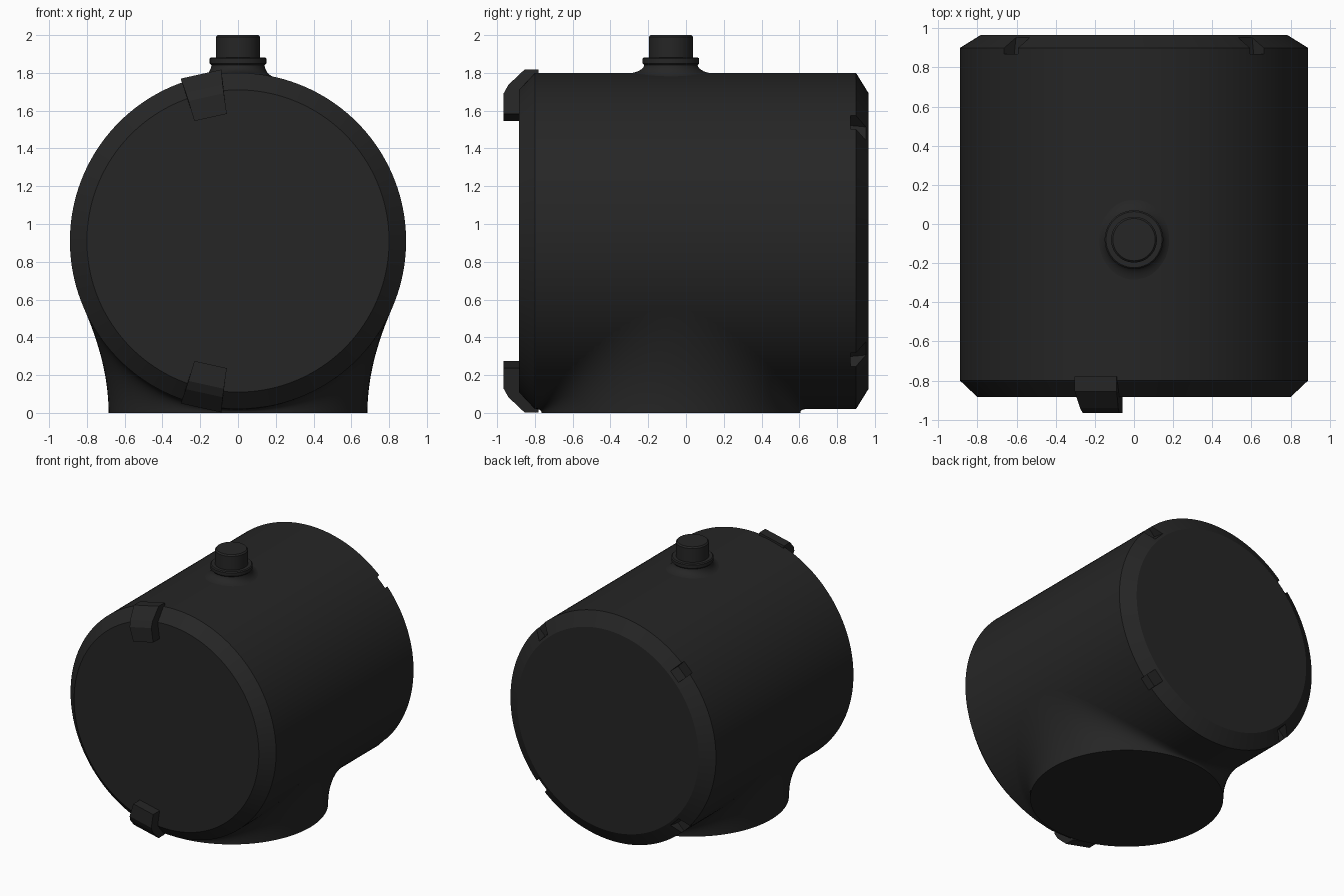
import bpy, bmesh, math
from mathutils import Vector

cube = bpy.data.objects.get("Cube")
if cube:
    bpy.data.objects.remove(cube, do_unlink=True)

RADIUS, AXIS_Z, CENTRE_Y = 0.89, 0.91, -0.08

black = bpy.data.materials.new("matte_black")
black.use_nodes = True
colour = (0.019, 0.019, 0.019, 1)
black.diffuse_color = colour
black.node_tree.nodes["Principled BSDF"].inputs["Base Color"].default_value = colour


def make_object(name, bm, smooth=True):
    bmesh.ops.recalc_face_normals(bm, faces=bm.faces[:])
    mesh = bpy.data.meshes.new(name)
    bm.to_mesh(mesh)
    bm.free()
    mesh.materials.append(black)
    obj = bpy.data.objects.new(name, mesh)
    bpy.context.collection.objects.link(obj)
    if smooth:
        shade(obj)
    return obj


def shade(obj):
    bpy.ops.object.select_all(action='DESELECT')
    obj.select_set(True)
    bpy.context.view_layer.objects.active = obj
    bpy.ops.object.shade_smooth_by_angle(angle=math.radians(25))


def loft(name, rings, smooth=True):
    """Skin a list of equal-length rings and cap both ends."""
    bm = bmesh.new()
    rows = [[bm.verts.new(p) for p in ring] for ring in rings]
    n = len(rows[0])
    for a, b in zip(rows, rows[1:]):
        for i in range(n):
            j = (i + 1) % n
            bm.faces.new((a[i], a[j], b[j], b[i]))
    bm.faces.new(rows[0])
    bm.faces.new(rows[-1])
    return make_object(name, bm, smooth)


def angles(n):
    return [2 * math.pi * i / n for i in range(n)]


def barrel_height(x):
    return math.sqrt(max(RADIUS ** 2 - x * x, 0))


def radial_block(name, profile, angle, smooth=False):
    """Extrude (y, radius, half width) points sideways, placed around the barrel axis."""
    out = Vector((math.cos(angle), 0, math.sin(angle)))
    side = Vector((-math.sin(angle), 0, math.cos(angle)))
    centre = Vector((0, 0, AXIS_Z))
    rings = [[centre + out * r + side * (s * w) + Vector((0, y, 0))
              for y, r, w in profile] for s in (-1, 1)]
    return loft(name, rings, smooth)


# Barrel with chamfered rims
barrel_profile = [(-0.885, 0.80), (-0.80, RADIUS), (0.90, RADIUS), (0.965, 0.785)]
barrel = loft("barrel", [[(r * math.cos(a), y, AXIS_Z + r * math.sin(a)) for a in angles(160)]
                         for y, r in barrel_profile], smooth=False)

# Four slots cut in the back rim
slot = [(0.87, 0.815, 0.05), (0.87, 1.0, 0.05), (1.05, 1.0, 0.05), (1.05, 0.79, 0.05)]
for k in range(4):
    cutter = radial_block("slot_cutter", slot, math.radians(45 + 90 * k))
    cutter.hide_render = True
    cutter.hide_set(True)
    mod = barrel.modifiers.new("slot", 'BOOLEAN')
    mod.operation = 'DIFFERENCE'
    mod.solver = 'EXACT'
    mod.object = cutter
bpy.context.view_layer.objects.active = barrel
for mod in list(barrel.modifiers):
    bpy.ops.object.modifier_apply(modifier=mod.name)
for obj in [o for o in bpy.data.objects if o.name.startswith("slot_cutter")]:
    bpy.data.objects.remove(obj, do_unlink=True)
shade(barrel)

# Round foot flaring into the underside of the barrel
FOOT = 0.685


def foot_point(a, t):
    c, s = math.cos(a), math.sin(a)
    flare = 0.13 * (0.25 + 0.75 * abs(c))
    x = (FOOT + flare) * c
    top = AXIS_Z - barrel_height(x)
    control = max(top - flare * x * c / barrel_height(x), 0.005)
    r = FOOT + flare * t * t
    z = 2 * t * (1 - t) * control + t * t * top
    return (r * c, CENTRE_Y + r * s, z)


loft("foot", [[foot_point(a, k / 14) for a in angles(96)] for k in range(15)])

# Neck flaring out of the top of the barrel
neck_rings = []
for k in range(9):
    t = k / 8
    ring = []
    for a in angles(64):
        r = 0.14 + 0.09 * (1 - t) ** 2
        low = AXIS_Z + barrel_height(0.23 * math.cos(a)) - 0.003
        ring.append((r * math.cos(a), CENTRE_Y + r * math.sin(a), low + (1.85 - low) * t ** 1.6))
    neck_rings.append(ring)
loft("neck", neck_rings)

# Collar and post on the neck
post_profile = [(0.14, 1.84), (0.15, 1.85), (0.15, 1.875), (0.143, 1.882),
                (0.117, 1.882), (0.117, 1.99), (0.108, 2.0)]
loft("collar_and_post", [[(r * math.cos(a), CENTRE_Y + r * math.sin(a), z)
                          for a in angles(64)] for r, z in post_profile])

# Two clips over the front rim
clip = [(-0.965, 0.67, 0.088), (-0.965, 0.78, 0.096), (-0.94, 0.825, 0.1),
        (-0.855, 0.905, 0.11), (-0.78, 0.905, 0.11), (-0.78, 0.67, 0.088)]
for name, degrees in (("upper_clip", 102.5), ("lower_clip", -102.5)):
    radial_block(name, clip, math.radians(degrees))
